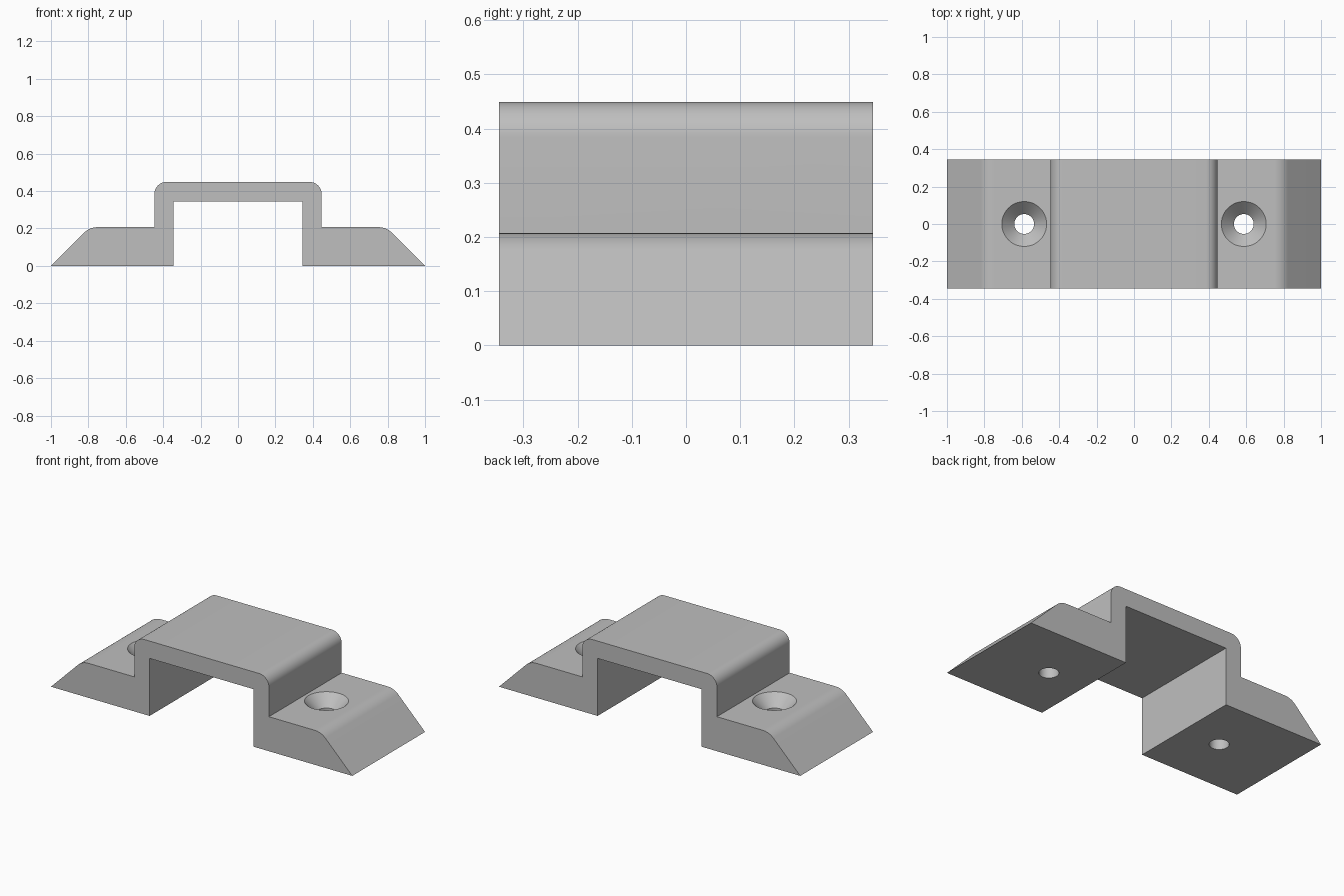
import bpy, bmesh
from math import radians, tan, sin, cos, pi
from mathutils import Vector, Matrix

cube = bpy.data.objects.get("Cube")
if cube:
    bpy.data.objects.remove(cube, do_unlink=True)

DEPTH = 0.69
FOOT_TOP = 0.207
HOLE_X = 0.587

grey = bpy.data.materials.new("light grey")
grey.use_nodes = True
colour = (0.52, 0.52, 0.52, 1)
grey.diffuse_color = colour
grey.node_tree.nodes["Principled BSDF"].inputs["Base Color"].default_value = colour


def rounded(prev, corner, nxt, radius, steps=12):
    """Points of a circular fillet at a profile corner."""
    p, c, n = Vector(prev), Vector(corner), Vector(nxt)
    a, b = (p - c).normalized(), (n - c).normalized()
    half = a.angle(b) / 2
    centre = c + (a + b).normalized() * radius / sin(half)
    start = c + a * radius / tan(half) - centre
    end = c + b * radius / tan(half) - centre
    sweep = pi - 2 * half
    return [tuple(centre + (start * sin(sweep * (1 - i / steps))
                            + end * sin(sweep * i / steps)) / sin(sweep))
            for i in range(steps + 1)]


def make_object(name, bm):
    bmesh.ops.recalc_face_normals(bm, faces=bm.faces)
    mesh = bpy.data.meshes.new(name)
    bm.to_mesh(mesh)
    bm.free()
    mesh.materials.append(grey)
    obj = bpy.data.objects.new(name, mesh)
    bpy.context.collection.objects.link(obj)
    return obj


# Bracket: half profile, mirrored and extruded along y
tip, shoulder, inner = (1, 0), (1 - FOOT_TOP, FOOT_TOP), (0.447, FOOT_TOP)
crown = (0.447, 0.449)
half = [(0.345, 0.345), (0.345, 0), tip]
half += rounded(tip, shoulder, inner, 0.1)
half += [inner] + rounded(inner, crown, (0, 0.449), 0.065)
profile = half + [(-x, z) for x, z in reversed(half)]
bm = bmesh.new()
face = bm.faces.new([bm.verts.new((x, -DEPTH / 2, z)) for x, z in profile])
side = bmesh.ops.extrude_face_region(bm, geom=[face])
bmesh.ops.translate(bm, vec=(0, DEPTH, 0),
                    verts=[v for v in side["geom"] if isinstance(v, bmesh.types.BMVert)])
bracket = make_object("mounting_bracket", bm)

# Countersunk screw holes: a revolved cutter on each foot
R_TOP, R_HOLE, SEGMENTS, OVER = 0.12, 0.053, 64, 0.02
sink = FOOT_TOP - (R_TOP - R_HOLE)
cutter_profile = [(R_HOLE, -0.1), (R_HOLE, sink), (R_TOP + OVER, FOOT_TOP + OVER)]
bpy.context.view_layer.objects.active = bracket
bracket.select_set(True)
for sign in (-1, 1):
    bm = bmesh.new()
    rings = [[bm.verts.new((sign * HOLE_X + r * cos(2 * pi * i / SEGMENTS),
                            r * sin(2 * pi * i / SEGMENTS), z))
              for i in range(SEGMENTS)] for r, z in cutter_profile]
    for low, high in zip(rings, rings[1:]):
        for i in range(SEGMENTS):
            j = (i + 1) % SEGMENTS
            bm.faces.new((low[i], low[j], high[j], high[i]))
    bm.faces.new(rings[0])
    bm.faces.new(rings[-1])
    cutter = make_object("hole_cutter", bm)
    cutter.hide_render = True
    cut = bracket.modifiers.new("screw_hole", "BOOLEAN")
    cut.operation = "DIFFERENCE"
    cut.solver = "EXACT"
    cut.object = cutter
    bpy.ops.object.modifier_apply(modifier=cut.name)
    bpy.data.objects.remove(cutter, do_unlink=True)

bpy.ops.object.shade_smooth_by_angle(angle=radians(30))
